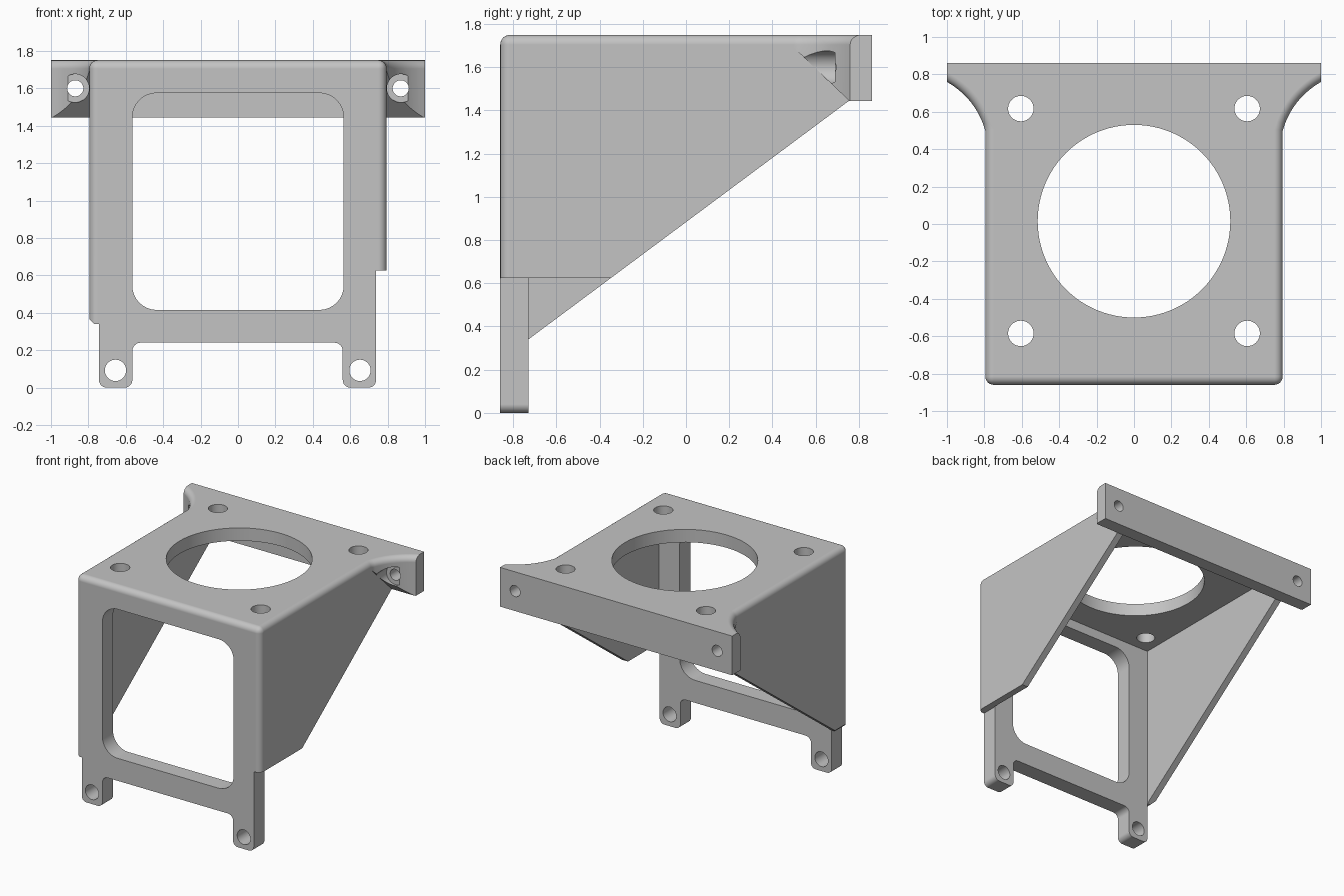
import bpy, bmesh, math
from mathutils import Vector

cube = bpy.data.objects.get("Cube")
if cube:
    bpy.data.objects.remove(cube, do_unlink=True)

WALL = 0.795      # half width of the outer walls
FRONT, BACK = -0.86, 0.86
TOP = 1.75
FLANGE = 0.755    # inner face of the rear flange
FLANGE_Z = 1.445  # underside of the rear flange


def rounded(points, steps=8):
    """Polygon of (a, b, radius) points with its right-angled corners rounded."""
    out = []
    for i, (a, b, r) in enumerate(points):
        p = Vector((a, b))
        if r == 0:
            out.append(p)
            continue
        u = (Vector(points[i - 1][:2]) - p).normalized()
        v = (Vector(points[(i + 1) % len(points)][:2]) - p).normalized()
        for k in range(steps + 1):
            t = math.pi / 2 * k / steps
            out.append(p + (u + v - v * math.cos(t) - u * math.sin(t)) * r)
    return out


def rectangle(a0, a1, b0, b1, r=0):
    return rounded([(a0, b0, r), (a1, b0, r), (a1, b1, r), (a0, b1, r)])


def circle(a, b, r, steps=48):
    return [Vector((a + r * math.cos(math.tau * k / steps),
                    b + r * math.sin(math.tau * k / steps))) for k in range(steps)]


def prism(name, outline, axis, lo, hi, bevel_rule=None):
    """Extrude a flat outline along an axis, optionally rounding chosen edges."""
    place = {"x": lambda a, b, h: (h, a, b),
             "y": lambda a, b, h: (a, h, b),
             "z": lambda a, b, h: (a, b, h)}[axis]
    bm = bmesh.new()
    face = bm.faces.new([bm.verts.new(place(p[0], p[1], lo)) for p in outline])
    new = bmesh.ops.extrude_face_region(bm, geom=[face])["geom"]
    shift = Vector(place(0, 0, hi - lo))
    bmesh.ops.translate(bm, vec=shift, verts=[g for g in new if isinstance(g, bmesh.types.BMVert)])
    bmesh.ops.recalc_face_normals(bm, faces=bm.faces)
    if bevel_rule:
        edges = [e for e in bm.edges if bevel_rule(e.verts[0].co, e.verts[1].co)]
        bmesh.ops.bevel(bm, geom=edges, offset=0.045, segments=6, profile=0.5,
                        affect="EDGES", clamp_overlap=False)
    mesh = bpy.data.meshes.new(name)
    bm.to_mesh(mesh)
    bm.free()
    obj = bpy.data.objects.new(name, mesh)
    bpy.context.collection.objects.link(obj)
    return obj


def activate(obj):
    bpy.ops.object.select_all(action="DESELECT")
    obj.select_set(True)
    bpy.context.view_layer.objects.active = obj


def carve(outline, axis, lo, hi, operation="DIFFERENCE"):
    cutter = prism("cutter", outline, axis, lo, hi)
    cutter.hide_render = True
    mod = bracket.modifiers.new("carve", "BOOLEAN")
    mod.operation, mod.solver, mod.object = operation, "EXACT", cutter
    activate(bracket)
    bpy.ops.object.modifier_apply(modifier=mod.name)
    bpy.data.objects.remove(cutter, do_unlink=True)


# Solid block whose plan flares into two ears at the back
a, c, b = Vector((WALL, 0.5)), Vector((0.845, 0.67)), Vector((1, 0.76))
flare = [a * (1 - t) ** 2 + c * 2 * t * (1 - t) + b * t * t for t in (k / 10 for k in range(11))]
half = [Vector((WALL, FRONT))] + flare + [Vector((1, BACK))]
plan = half + [Vector((-p.x, p.y)) for p in reversed(half)]


def soft_edge(p, q):
    if min(p.z, q.z) > TOP - 0.01:      # top rim, except the back and the ear ends
        return min(p.y, q.y) < 0.75
    return max(p.y, q.y) < FRONT + 0.01 and abs(p.z - q.z) > 1  # front corners


bracket = prism("mounting_bracket", plan, "z", 0, TOP, soft_edge)

# Front silhouette: legs, gap between them, and uneven side wall bottoms
carve(rounded([(-0.743, 0, 0.04), (-0.565, 0, 0.04), (-0.565, 0.24, 0.045),
               (0.56, 0.24, 0.045), (0.56, 0, 0.04), (0.738, 0, 0.04),
               (0.738, 0.625, 0), (1.2, 0.625, 0), (1.2, 2, 0), (-1.2, 2, 0),
               (-1.2, 0.365, 0), (-0.795, 0.365, 0), (-0.77, 0.34, 0), (-0.743, 0.34, 0)]),
      "y", -1, 1, "INTERSECT")

# Sloping lower edge of the side walls
carve([(-0.73, -0.1), (-0.73, 0.34), (FLANGE, FLANGE_Z), (1.2, FLANGE_Z), (1.2, -0.1)],
      "x", -1.3, 1.3)

# Inside of the bracket
carve(rectangle(-0.742, 0.742, -0.73, FLANGE), "z", -0.2, 1.65)

# Ears: sloped underside, screw pocket and screw hole
for side in (-1, 1):
    lo, hi = sorted((side * WALL, side * 1.3))
    carve([(0.49, 1.70), (FLANGE, FLANGE_Z), (FLANGE, 0.1), (0.49, 0.1)], "x", lo, hi)
    carve(circle(side * 0.872, 1.6, 0.076), "y", 0.3, 0.69)
    carve(circle(side * 0.87, 1.6, 0.043), "y", 0.6, 1)

# Front window and leg holes
carve(rectangle(-0.565, 0.565, 0.415, 1.575, 0.13), "y", -1, -0.6)
for x in (-0.655, 0.652):
    carve(circle(x, 0.092, 0.057), "y", -1, -0.6)

# Large round opening and four mounting holes in the top
carve(circle(0, 0.015, 0.515, 96), "z", 1.55, 1.9)
for x in (-0.605, 0.605):
    for y in (-0.585, 0.617):
        carve(circle(x, y, 0.068), "z", 1.55, 1.9)

# Smooth fillets with flat panels
activate(bracket)
bpy.ops.object.shade_smooth_by_angle(angle=math.radians(30))
normals = bracket.modifiers.new("flat_panels", "WEIGHTED_NORMAL")
normals.keep_sharp = True
normals.weight = 100

# Single grey plastic
grey = bpy.data.materials.new("grey_plastic")
grey.use_nodes = True
colour = (0.55, 0.55, 0.55, 1)
grey.diffuse_color = colour
grey.node_tree.nodes["Principled BSDF"].inputs["Base Color"].default_value = colour
bracket.data.materials.clear()
bracket.data.materials.append(grey)
